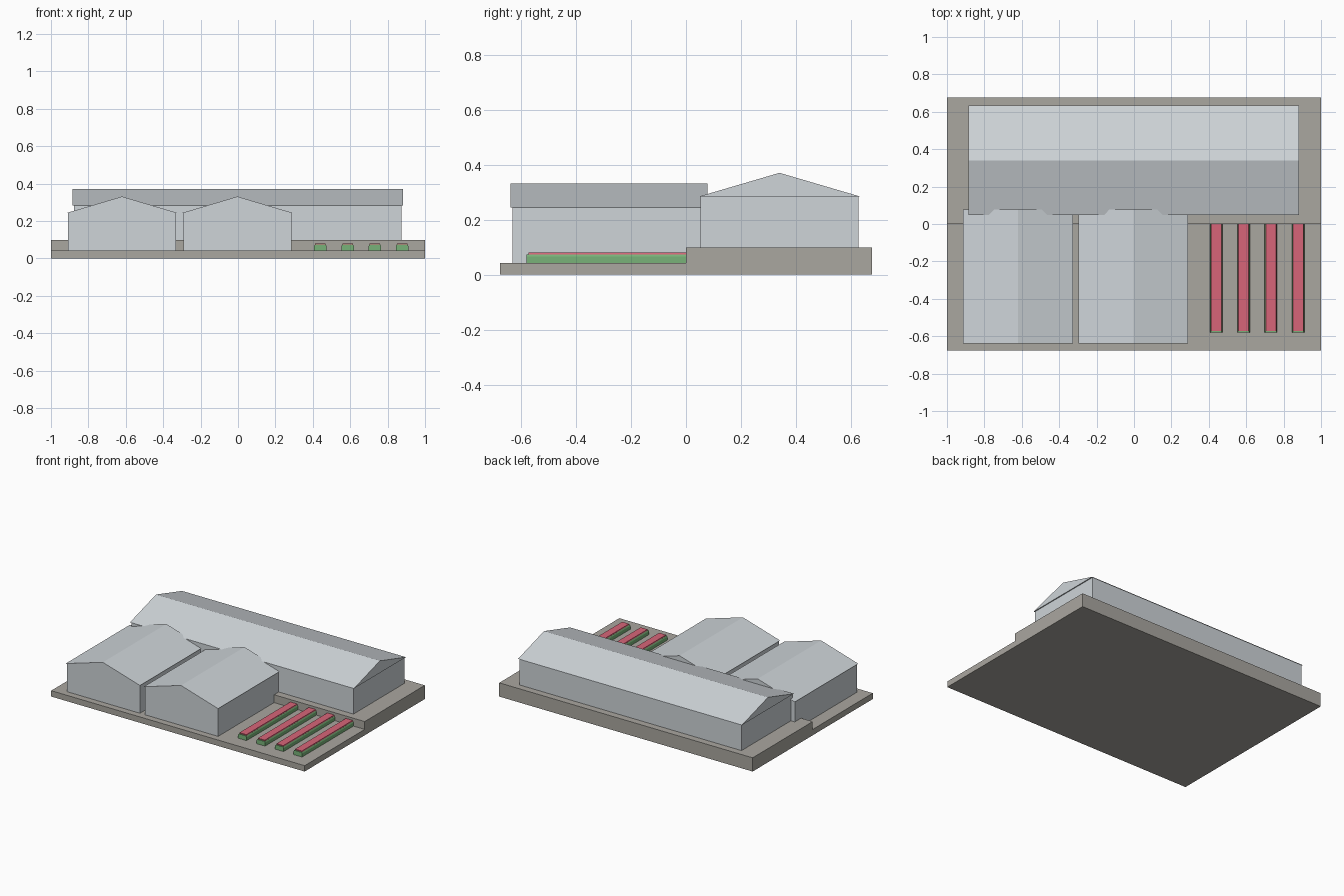
import bpy
import bmesh

if "Cube" in bpy.data.objects:
    bpy.data.objects.remove(bpy.data.objects["Cube"], do_unlink=True)


def material(name, rgb):
    m = bpy.data.materials.new(name)
    m.use_nodes = True
    m.diffuse_color = (*rgb, 1)
    m.node_tree.nodes["Principled BSDF"].inputs["Base Color"].default_value = (*rgb, 1)
    return m


PAVING = material("warm grey paving", (0.40, 0.385, 0.35))
CLADDING = material("pale grey cladding", (0.62, 0.66, 0.69))
LEAF = material("leaf green", (0.19, 0.45, 0.19))
BLOOM = material("rose red", (0.68, 0.13, 0.19))


def prism(name, profile, start, end, mat, along):
    """Extrude a (horizontal, z) profile along the x or y axis."""
    def place(p, t):
        return (t, p[0], p[1]) if along == "x" else (p[0], t, p[1])

    bm = bmesh.new()
    face = bm.faces.new([bm.verts.new(place(p, start)) for p in profile])
    out = bmesh.ops.extrude_face_region(bm, geom=[face])
    step = place((0, 0), end - start)
    verts = [v for v in out["geom"] if isinstance(v, bmesh.types.BMVert)]
    bmesh.ops.translate(bm, verts=verts, vec=step)
    bmesh.ops.recalc_face_normals(bm, faces=bm.faces)
    mesh = bpy.data.meshes.new(name)
    bm.to_mesh(mesh)
    bm.free()
    mesh.materials.append(mat)
    obj = bpy.data.objects.new(name, mesh)
    bpy.context.collection.objects.link(obj)
    return obj


def hall(name, centre, half, base, eave, ridge, start, end, inset, along):
    """Box walls under a solid gable roof with a slight overhang."""
    wall = half - 0.005
    prism(name + "_walls",
          [(centre - wall, base), (centre + wall, base),
           (centre + wall, eave), (centre - wall, eave)],
          start + inset, end - inset, CLADDING, along)
    prism(name + "_roof",
          [(centre - half, eave), (centre + half, eave), (centre, ridge)],
          start, end, CLADDING, along)


# Stepped ground slab
LOW, HIGH, DEPTH = 0.042, 0.098, 0.677
prism("ground", [(-DEPTH, 0), (DEPTH, 0), (DEPTH, HIGH),
                 (0, HIGH), (0, LOW), (-DEPTH, LOW)], -1, 1, PAVING, "x")

# Long hall on the raised terrace, two smaller halls in front of it
hall("long_hall", 0.34, 0.293, HIGH, 0.284, 0.37, -0.885, 0.882, 0.007, "x")
for name, x in (("right_hall", -0.62), ("left_hall", -0.003)):
    hall(name, x, 0.293, LOW, 0.244, 0.331, -0.638, 0.078, 0.007, "y")

# Flower beds: green planting with sloped shoulders, red blooms on top
for i in range(4):
    x = 0.44 + i * 0.146
    prism(f"bed_planting_{i + 1}",
          [(x - 0.033, LOW), (x + 0.033, LOW), (x + 0.033, 0.066),
           (x + 0.029, 0.074), (x - 0.029, 0.074), (x - 0.033, 0.066)],
          -0.579, 0, LEAF, "y")
    prism(f"bed_blooms_{i + 1}",
          [(x - 0.029, 0.073), (x + 0.029, 0.073),
           (x + 0.027, 0.081), (x - 0.027, 0.081)],
          -0.573, 0, BLOOM, "y")
